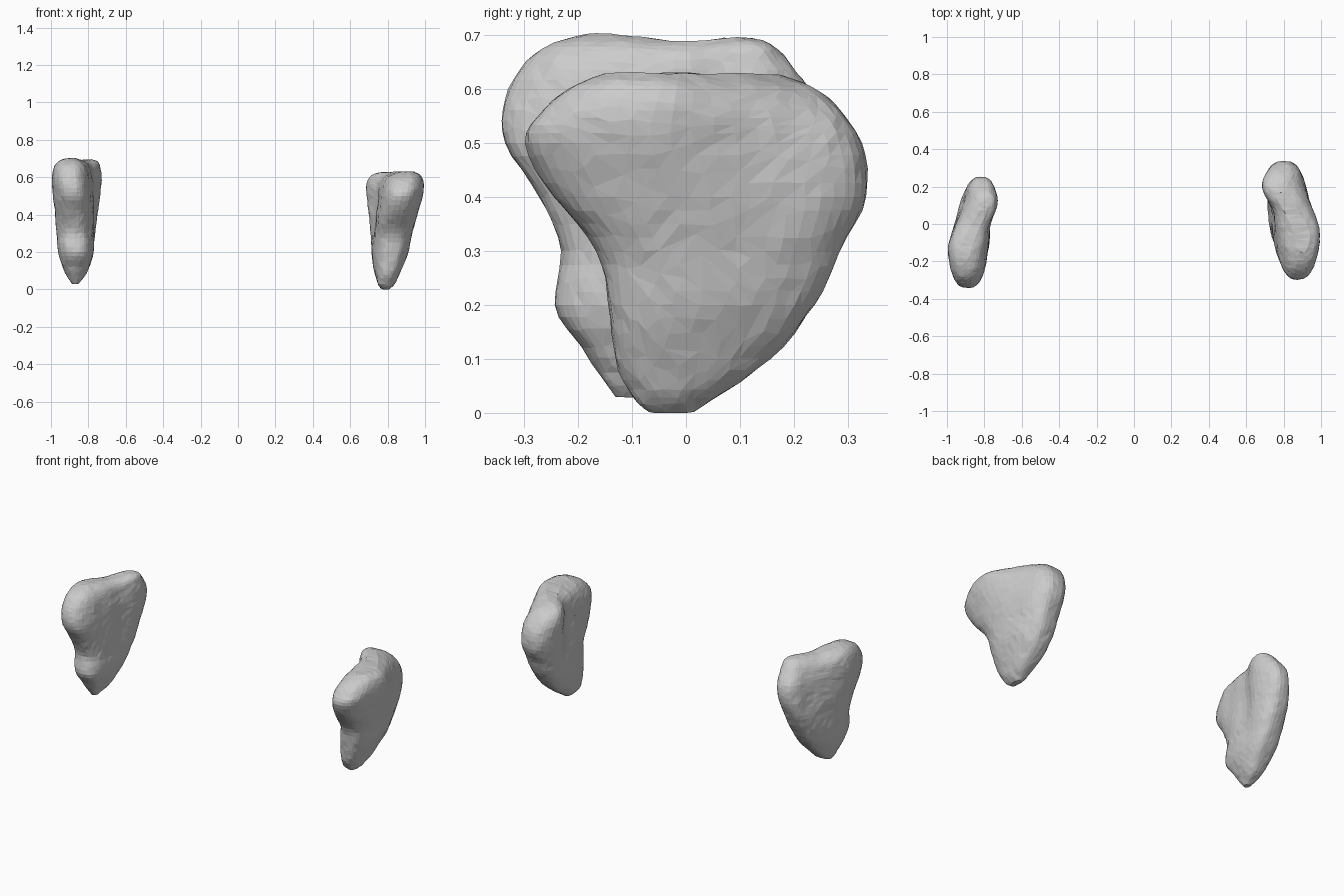
import bpy
import bmesh
import math
from mathutils import Vector, noise

if "Cube" in bpy.data.objects:
    bpy.data.objects.remove(bpy.data.objects["Cube"], do_unlink=True)

# One plain grey for both lobes
grey = bpy.data.materials.new("stone grey")
grey.use_nodes = True
grey.diffuse_color = (0.6, 0.6, 0.6, 1)
grey.node_tree.nodes["Principled BSDF"].inputs["Base Color"].default_value = grey.diffuse_color

SIDES = 48
STEPS = 4


def catmull(p, q, r, s, t):
    """Smooth blend between q and r."""
    return 0.5 * (2 * q + (r - p) * t + (2 * p - 5 * q + 4 * r - s) * t * t
                  + (3 * q - p - 3 * r + s) * t ** 3)


def refine(rows):
    """Insert smooth sections between the given ones."""
    rows = [Vector(row) for row in rows]
    out = []
    for i in range(len(rows) - 1):
        before, after = rows[max(i - 1, 0)], rows[min(i + 2, len(rows) - 1)]
        for k in range(STEPS):
            out.append(catmull(before, rows[i], rows[i + 1], after, k / STEPS))
    return out + [rows[-1]]


def ease(value):
    """Smooth step from 0 to 1."""
    t = min(max(value, 0), 1)
    return t * t * (3 - 2 * t)


def section(row, groove_y, depth, back_bulge, dip, side):
    """Horizontal bean outline: front and back lobes with a groove between."""
    z, front, back, x_front, x_back, half = row
    middle, reach = (front + back) / 2, (back - front) / 2
    fade = ease((z - 0.12) / 0.35)
    points = []
    for i in range(SIDES):
        angle = 2 * math.pi * i / SIDES
        y = middle + reach * math.cos(angle)
        s = math.sin(angle)
        t = ease((y - groove_y + 0.16) / 0.32)
        centre = x_front + (x_back - x_front) * t
        valley = math.exp(-((y - groove_y) / 0.075) ** 2)
        # The groove is cut into the inner face, barely into the outer one
        cut = depth * fade * valley * (1.0 if s < 0 else 0.15)
        width = half * (1 + back_bulge * t * fade) - cut * min(half / 0.1, 1)
        x = centre + math.copysign(abs(s) ** 0.7, s) * max(width, 0.006)
        sag = dip * valley * ease((z - 0.55) / 0.12)
        points.append(Vector((side * x, y, z - sag)))
    return points


def lobe(name, rows, *shape):
    """Loft the sections into a closed, slightly uneven body."""
    bm = bmesh.new()
    rings = [[bm.verts.new(p) for p in section(row, *shape)] for row in refine(rows)]
    for low, high in zip(rings, rings[1:]):
        for i in range(SIDES):
            j = (i + 1) % SIDES
            bm.faces.new((low[i], low[j], high[j], high[i]))
    # Caps are bridged straight across so they follow the saddle
    for ring in (rings[0], rings[-1]):
        for i in range(SIDES // 2):
            quad = [ring[i], ring[i + 1], ring[-i - 1], ring[-i]]
            bm.faces.new(list(dict.fromkeys(quad)))
    bmesh.ops.recalc_face_normals(bm, faces=bm.faces)
    bm.normal_update()
    # Fine unevenness of the surface
    for v in bm.verts:
        bump = noise.noise(v.co * 11) * 0.004 + noise.noise(v.co * 35) * 0.003
        v.co += v.normal * bump
        v.co.z = max(v.co.z, 0)
    bmesh.ops.triangulate(bm, faces=bm.faces)
    mesh = bpy.data.meshes.new(name)
    bm.to_mesh(mesh)
    bm.free()
    mesh.materials.append(grey)
    body = bpy.data.objects.new(name, mesh)
    bpy.context.collection.objects.link(body)
    # Irregular flat facets
    facets = body.modifiers.new("facets", "DECIMATE")
    facets.ratio = 0.6


# Columns: height, front y, back y, front lobe x, back lobe x, half thickness
left_rows = [
    (0, -.06, .015, .79, .79, .015),
    (.03, -.1, .055, .79, .79, .045),
    (.1, -.13, .155, .803, .79, .072),
    (.2, -.145, .24, .82, .797, .097),
    (.3, -.165, .287, .835, .803, .105),
    (.4, -.245, .335, .852, .806, .112),
    (.5, -.297, .325, .874, .797, .117),
    (.56, -.265, .29, .884, .785, .114),
    (.605, -.21, .235, .892, .768, .092),
    (.63, -.15, .17, .9, .755, .045),
]
right_rows = [
    (.03, -.13, -.09, .87, .87, .015),
    (.06, -.155, -.03, .87, .86, .04),
    (.12, -.19, .04, .87, .852, .07),
    (.2, -.243, .11, .87, .85, .094),
    (.3, -.232, .17, .874, .845, .103),
    (.4, -.27, .22, .879, .836, .108),
    (.5, -.335, .25, .886, .822, .109),
    (.58, -.335, .24, .892, .813, .108),
    (.65, -.295, .19, .895, .8, .097),
    (.685, -.25, .155, .897, .788, .072),
    (.7, -.19, .1, .897, .782, .03),
]
lobe("left_lobe", left_rows, .08, .03, .14, .004, 1)
lobe("right_lobe", right_rows, 0, .02, -.07, .014, -1)
